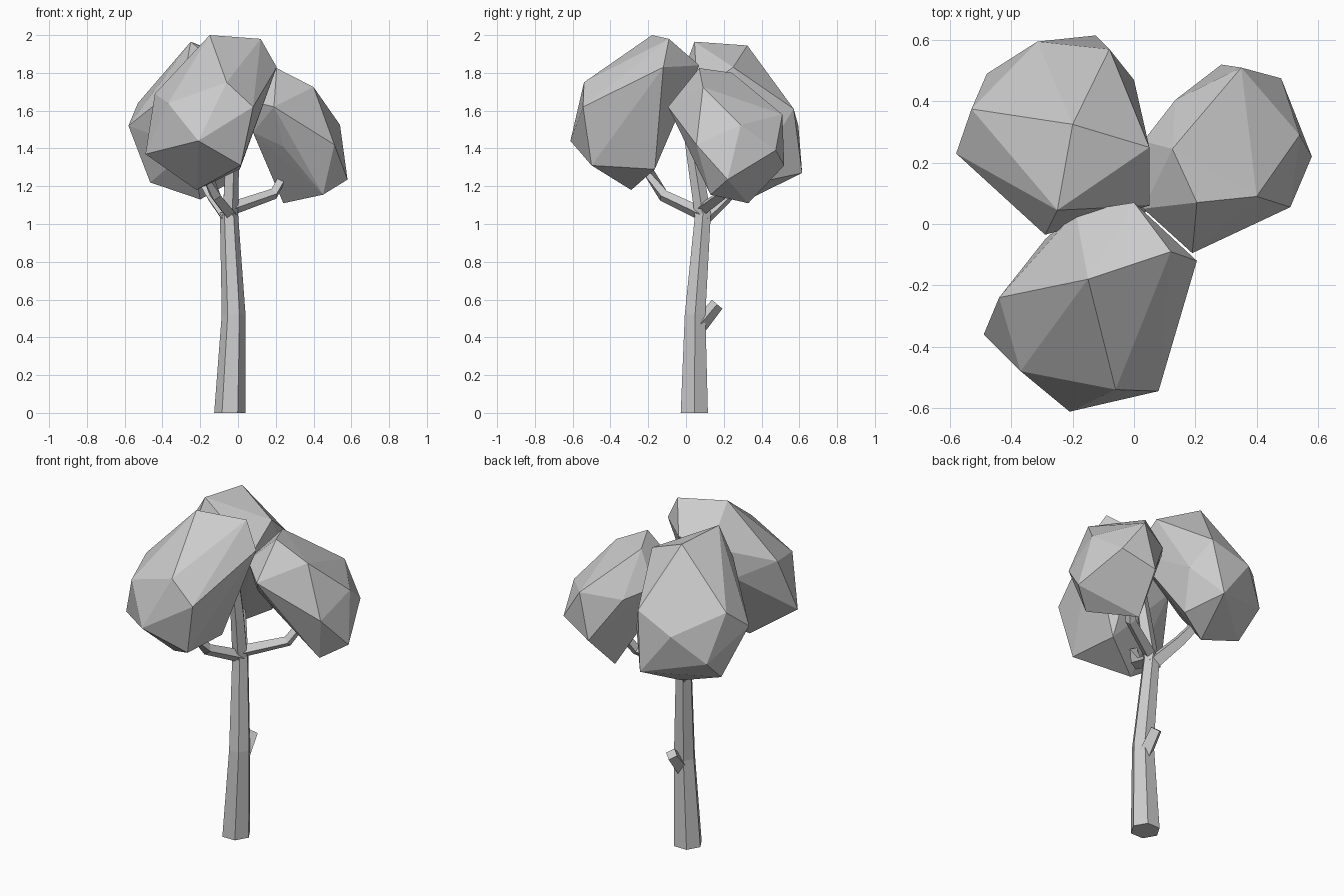
import bpy, bmesh, math
from mathutils import Vector

if "Cube" in bpy.data.objects:
    bpy.data.objects.remove(bpy.data.objects["Cube"])


def finish(name, bm):
    bmesh.ops.recalc_face_normals(bm, faces=bm.faces)
    mesh = bpy.data.meshes.new(name)
    bm.to_mesh(mesh)
    bm.free()
    bpy.context.collection.objects.link(bpy.data.objects.new(name, mesh))


def tube(name, path, radii, sides, flat_rings=False):
    """Loft a faceted tube along a path, closed at both ends."""
    bm = bmesh.new()
    pts = [Vector(p) for p in path]
    rings = []
    for i, (p, r) in enumerate(zip(pts, radii)):
        along = pts[min(i + 1, len(pts) - 1)] - pts[max(i - 1, 0)]
        along = Vector((0, 0, 1)) if flat_rings else along.normalized()
        ref = Vector((1, 0, 0)) if abs(along.z) > 0.8 else Vector((0, 0, 1))
        u = (ref - along * ref.dot(along)).normalized()
        v = along.cross(u)
        angles = [2 * math.pi * k / sides for k in range(sides)]
        rings.append([bm.verts.new(p + r * (u * math.cos(a) + v * math.sin(a)))
                      for a in angles])
    for a, b in zip(rings, rings[1:]):
        for k in range(sides):
            n = (k + 1) % sides
            bm.faces.new((a[k], a[n], b[n], b[k]))
    bm.faces.new(rings[0])
    bm.faces.new(rings[-1])
    finish(name, bm)


def leaf_clump(name, corners):
    """Faceted foliage mass stretched over a few corner points."""
    bm = bmesh.new()
    for c in corners:
        bm.verts.new(c)
    bmesh.ops.convex_hull(bm, input=bm.verts)
    bmesh.ops.delete(bm, geom=[v for v in bm.verts if not v.link_faces],
                     context='VERTS')
    finish(name, bm)


# Trunk, bending slightly
tube("trunk", [(-.043, .044, 0), (-.023, .048, .52), (-.048, .09, 1.06)],
     [.083, .063, .048], 6, flat_rings=True)

# Broken stub on the back of the trunk
tube("stub", [(-.02, .06, .45), (-.02, .165, .575)], [.045, .036], 4)

# Branches reaching into the foliage
tube("front_branch", [(-.04, .09, 1.05), (-.12, -.12, 1.15), (-.17, -.2, 1.28)],
     [.036, .032, .028], 4)
tube("right_branch", [(-.04, .09, 1.08), (.19, .2, 1.16), (.25, .26, 1.27)],
     [.036, .03, .027], 4)
tube("back_branch", [(-.05, .09, 1.03), (-.14, .22, 1.15), (-.2, .3, 1.25)],
     [.045, .036, .03], 4)
tube("upper_branch", [(-.045, .09, 1.04), (-.035, .05, 1.3), (-.03, .0, 1.6)],
     [.045, .04, .03], 5)

# Three foliage clumps
leaf_clump("front_foliage", [
    (-.15, -.18, 2.0), (.12, -.09, 1.98), (.205, -.12, 1.83), (0, .07, 1.84),
    (-.19, .04, 1.81), (-.44, -.24, 1.69), (-.37, -.48, 1.64),
    (-.06, -.54, 1.75), (.08, -.545, 1.62), (-.21, -.612, 1.44),
    (-.49, -.36, 1.37), (-.29, -.05, 1.62), (.015, -.5, 1.31),
    (.01, -.165, 1.29), (-.22, -.29, 1.18)])
leaf_clump("back_left_foliage", [
    (-.25, .045, 1.965), (-.2, .325, 1.945), (.05, .25, 1.83), (.05, .06, 1.7),
    (-.29, -.035, 1.75), (-.53, .375, 1.64), (-.58, .23, 1.52),
    (-.48, .49, 1.36), (-.315, .595, 1.52), (-.08, .57, 1.61), (0, .47, 1.45),
    (-.125, .615, 1.27), (-.465, .33, 1.22), (-.2, .33, 1.13),
    (-.25, .09, 1.4), (-.04, .38, 1.22)])
leaf_clump("right_foliage", [
    (.205, .07, 1.825), (.125, .245, 1.8), (.4, .09, 1.725), (.35, .51, 1.58),
    (.54, .29, 1.525), (.19, -.095, 1.62), (.03, .05, 1.66),
    (.03, .27, 1.6), (.08, .07, 1.485), (.135, .405, 1.55), (.51, .055, 1.42),
    (.24, .03, 1.41), (.48, .475, 1.39), (.58, .22, 1.235), (.285, .52, 1.31),
    (.45, .13, 1.155), (.24, .33, 1.11), (.2, .25, 1.22)])
